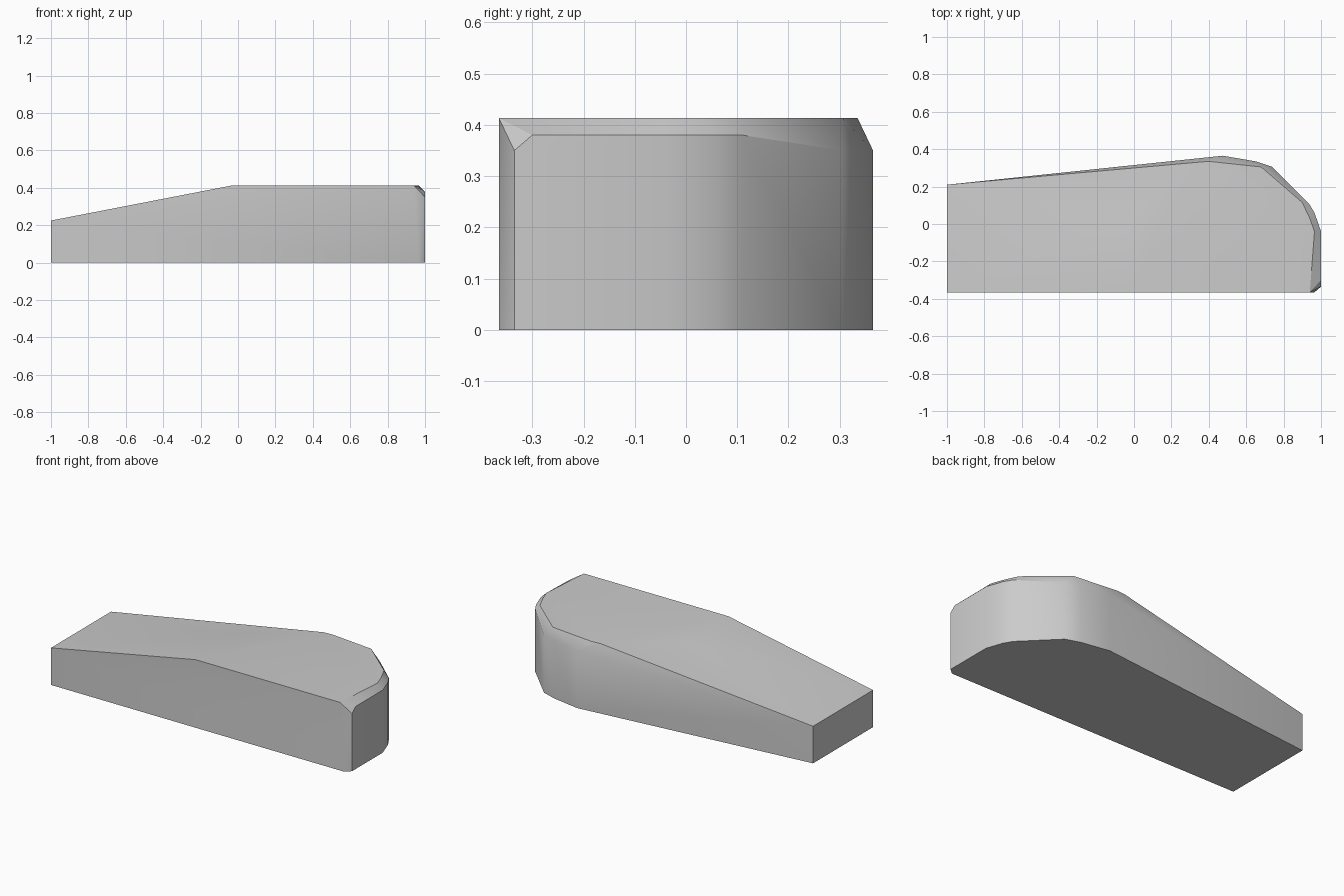
import bpy
import bmesh
import math

cube = bpy.data.objects.get("Cube")
if cube:
    bpy.data.objects.remove(cube, do_unlink=True)

BASE, LOW, RIM, TOP, TAIL = 0.0, 0.35, 0.38, 0.413, 0.225
FRONT = -0.365

# Wall outline: x, y and height of the wall at each corner
wall = [
    (-1.0, FRONT, TAIL), (0.965, FRONT, BASE), (1.0, -0.335, LOW),
    (1.0, -0.04, RIM), (0.965, 0.06, RIM), (0.935, 0.11, RIM),
    (0.74, 0.305, LOW), (0.65, 0.335, LOW), (0.475, 0.365, LOW),
    (-1.0, 0.21, TAIL),
]
# Edge of the level top, inset to leave a chamfer around the rounded end
level_top = [
    (0.94, FRONT), (0.965, -0.04), (0.94, 0.03), (0.90, 0.115),
    (0.68, 0.305), (0.40, 0.335), (0.34, 0.33), (-0.03, 0.03), (-0.03, FRONT),
]

points = {(x, y, BASE) for x, y, z in wall}
points |= set(wall)
points |= {(x, y, TOP) for x, y in level_top}
points.add((1.0, -0.30, RIM))  # clipped front corner

# Solid body stretched over the outline and the top
bm = bmesh.new()
for p in sorted(points):
    bm.verts.new(p)
hull = bmesh.ops.convex_hull(bm, input=bm.verts[:], use_existing_faces=False)
loose = [v for v in bm.verts if not v.link_faces]
bmesh.ops.delete(bm, geom=loose, context='VERTS')
bmesh.ops.dissolve_limit(bm, angle_limit=math.radians(0.5),
                         verts=bm.verts[:], edges=bm.edges[:])
bmesh.ops.recalc_face_normals(bm, faces=bm.faces[:])
mesh = bpy.data.meshes.new("wedge_body")
bm.to_mesh(mesh)
bm.free()

body = bpy.data.objects.new("wedge_body", mesh)
bpy.context.collection.objects.link(body)

# Plain grey material
grey = bpy.data.materials.new("plain_grey")
grey.use_nodes = True
colour = (0.6, 0.6, 0.6, 1.0)
grey.diffuse_color = colour
grey.node_tree.nodes["Principled BSDF"].inputs["Base Color"].default_value = colour
mesh.materials.append(grey)

# Soft shading on shallow bends, crisp main edges
bpy.ops.object.select_all(action='DESELECT')
body.select_set(True)
bpy.context.view_layer.objects.active = body
bpy.ops.object.shade_smooth_by_angle(angle=math.radians(30))
